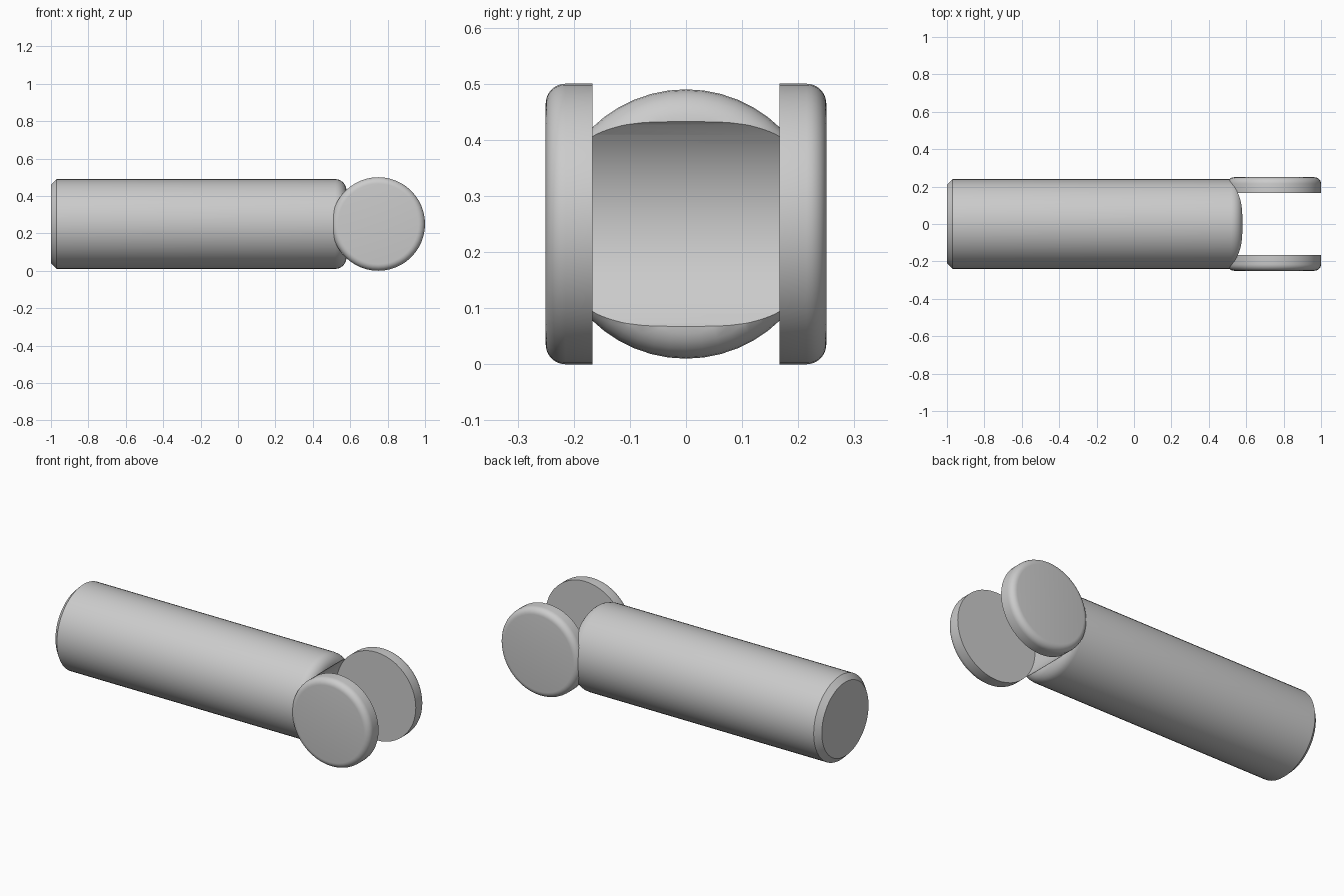
import bpy, bmesh
from math import sin, cos, pi, radians
from mathutils import Matrix

cube = bpy.data.objects.get("Cube")
if cube:
    bpy.data.objects.remove(cube)

grey = bpy.data.materials.new("plain grey")
grey.use_nodes = True
colour = (0.6, 0.6, 0.6, 1)
grey.diffuse_color = colour
grey.node_tree.nodes["Principled BSDF"].inputs["Base Color"].default_value = colour

MID = 0.25      # height of the axis
PIVOT = 0.75    # x of the hinge


def arc(along, radius, r, steps=6):
    """Quarter-round rim that ends on a flat cap at 'along'."""
    return [(along - r + r * sin(a), radius - r + r * cos(a))
            for a in (i * pi / 2 / steps for i in range(steps + 1))]


def lathe(name, profile, sides, matrix):
    """Revolve (along, radius) points about local z and cap both ends."""
    bm = bmesh.new()
    rings = []
    for h, r in profile:
        rings.append([bm.verts.new((r * cos(2 * pi * i / sides),
                                    r * sin(2 * pi * i / sides), h))
                      for i in range(sides)])
    for a, b in zip(rings, rings[1:]):
        for i in range(sides):
            j = (i + 1) % sides
            bm.faces.new((a[i], a[j], b[j], b[i]))
    bm.faces.new(rings[0][::-1])
    bm.faces.new(rings[-1])
    bm.transform(matrix)
    bmesh.ops.recalc_face_normals(bm, faces=bm.faces)
    mesh = bpy.data.meshes.new(name)
    bm.to_mesh(mesh)
    bm.free()
    mesh.materials.append(grey)
    obj = bpy.data.objects.new(name, mesh)
    bpy.context.collection.objects.link(obj)
    return obj


def smooth(obj, angle):
    bpy.ops.object.select_all(action='DESELECT')
    obj.select_set(True)
    bpy.context.view_layer.objects.active = obj
    bpy.ops.object.shade_smooth_by_angle(angle=radians(angle))


# Rod: chamfered outer end, rounded hinge end
rod_profile = [(-1, 0.21), (-0.97, 0.24)] + arc(0.58, 0.24, 0.06)
rod = lathe("rod", rod_profile, 48,
            Matrix.Translation((0, 0, MID)) @ Matrix.Rotation(pi / 2, 4, 'Y'))

# Hollow in the hinge end, cut between the discs
cutter = lathe("hollow_cutter", [(-0.18, 0.25), (0.18, 0.25)], 64,
               Matrix.Translation((PIVOT, 0, MID)) @ Matrix.Rotation(pi / 2, 4, 'X'))
cutter.hide_render = True
cut = rod.modifiers.new("hollow", 'BOOLEAN')
cut.operation = 'DIFFERENCE'
cut.solver = 'EXACT'
cut.object = cutter
bpy.context.view_layer.update()
shape = bpy.data.meshes.new_from_object(
    rod.evaluated_get(bpy.context.evaluated_depsgraph_get()))
rod.modifiers.clear()
rod.data = shape
bpy.data.objects.remove(cutter)
smooth(rod, 30)

# Hinge discs: flat inside, rounded outer rim
for name, turn in (("front_disc", pi / 2), ("back_disc", -pi / 2)):
    disc = lathe(name, [(0.167, 0.25)] + arc(0.25, 0.25, 0.035), 48,
                 Matrix.Translation((PIVOT, 0, MID)) @ Matrix.Rotation(turn, 4, 'X'))
    smooth(disc, 40)
